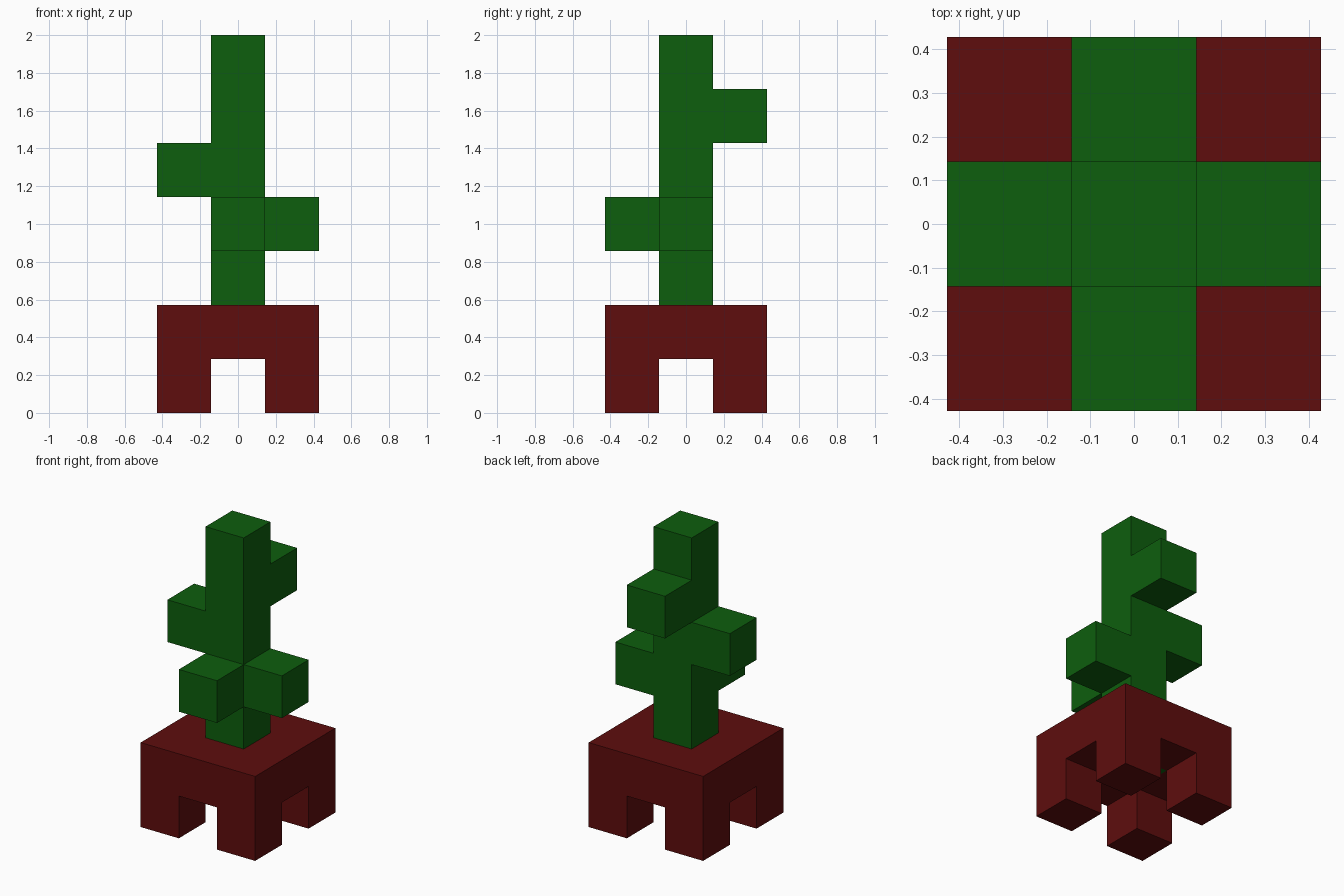
import bpy
import bmesh
from mathutils import Vector

cube = bpy.data.objects.get("Cube")
if cube:
    bpy.data.objects.remove(cube, do_unlink=True)

U = 2 / 7  # edge length of one block; the model is seven blocks tall


def make_material(name, rgb):
    mat = bpy.data.materials.new(name)
    mat.use_nodes = True
    mat.diffuse_color = (*rgb, 1)
    mat.node_tree.nodes["Principled BSDF"].inputs["Base Color"].default_value = (*rgb, 1)
    return mat


def block_object(name, cells, mat):
    """Join unit blocks at integer (x, y, layer) cells, keeping only the outer faces."""
    cells = set(cells)
    bm = bmesh.new()
    for cell in cells:
        centre = Vector((cell[0], cell[1], cell[2] + 0.5))
        for axis in range(3):
            for sign in (-1, 1):
                n = Vector((0, 0, 0))
                n[axis] = sign
                if tuple(int(c + d) for c, d in zip(cell, n)) in cells:
                    continue
                a = Vector((0, 0, 0))
                a[(axis + 1) % 3] = 0.5
                b = n.cross(a)
                mid = centre + n * 0.5
                corners = (mid - a - b, mid + a - b, mid + a + b, mid - a + b)
                bm.faces.new([bm.verts.new(p * U) for p in corners])
    bmesh.ops.remove_doubles(bm, verts=bm.verts, dist=0.001)
    mesh = bpy.data.meshes.new(name)
    bm.to_mesh(mesh)
    bm.free()
    mesh.materials.append(mat)
    obj = bpy.data.objects.new(name, mesh)
    bpy.context.collection.objects.link(obj)
    return obj


red = make_material("dark red", (0.112, 0.004, 0.004))
green = make_material("dark green", (0.004, 0.112, 0.004))

# Pot: a square rim around the trunk, standing on four corner feet
span = (-1, 0, 1)
rim = [(x, y, 1) for x in span for y in span if (x, y) != (0, 0)]
feet = [(x, y, 0) for x in (-1, 1) for y in (-1, 1)]
block_object("pot", rim + feet, red)

# Plant: a trunk set through the pot, with four stub branches at rising heights
trunk = [(0, 0, z) for z in range(1, 7)]
branches = [(0, -1, 3), (1, 0, 3), (-1, 0, 4), (0, 1, 5)]
block_object("plant", trunk + branches, green)
